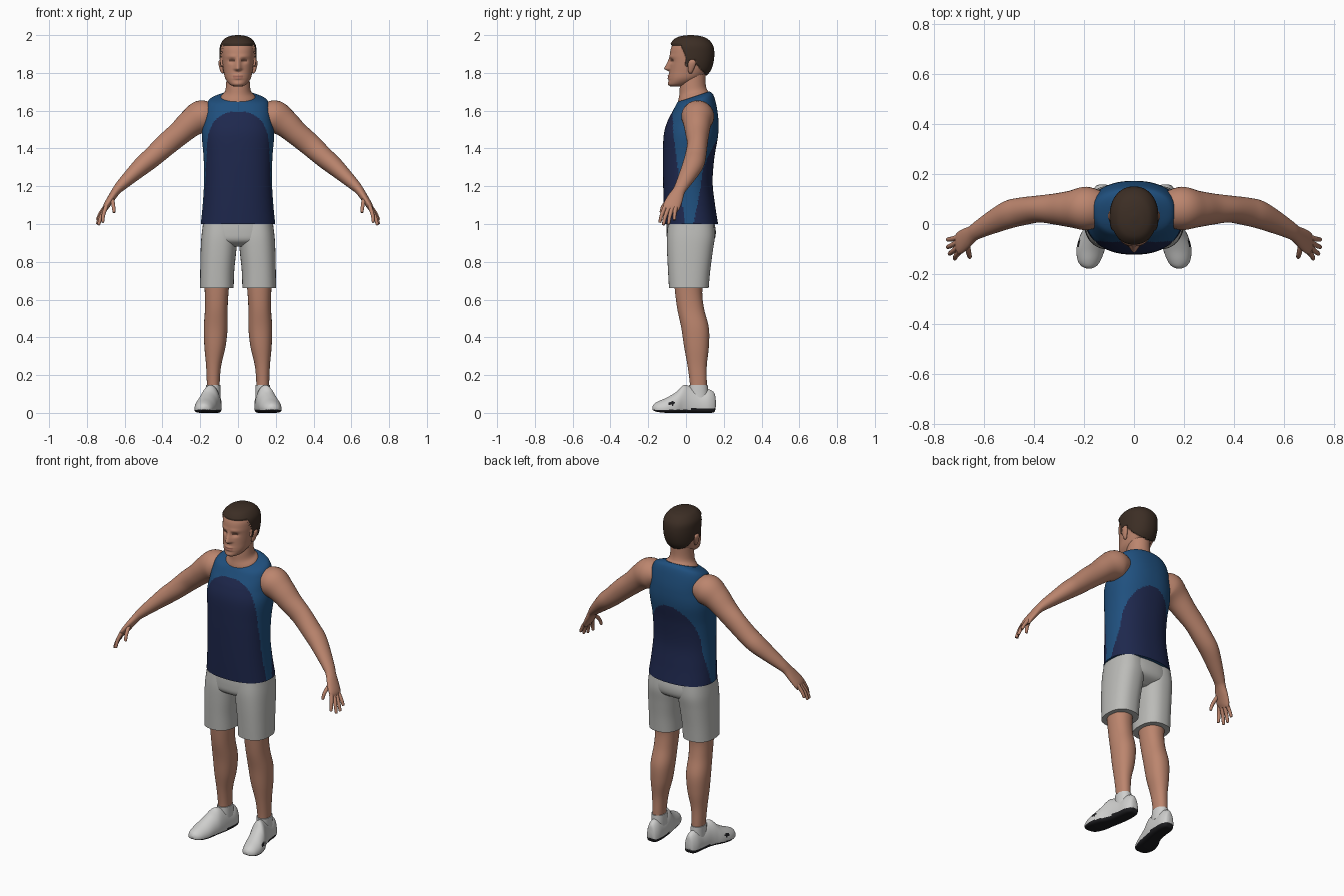
import bpy, bmesh, math
from mathutils import Vector


def material(name, rgb):
    m = bpy.data.materials.new(name)
    m.diffuse_color = (*rgb, 1)
    return m


SKIN = material("skin", (0.50, 0.235, 0.155))
HAIR = material("dark_brown_hair", (0.045, 0.027, 0.018))
BLUE = material("mid_blue", (0.014, 0.08, 0.21))
NAVY = material("navy", (0.013, 0.021, 0.075))
GREY = material("light_grey", (0.50, 0.50, 0.48))
WHITE = material("off_white", (0.62, 0.62, 0.61))
BLACK = material("black_rubber", (0.012, 0.012, 0.014))
BROWN = material("eye_brown", (0.13, 0.06, 0.04))
LIP = material("lip", (0.40, 0.16, 0.115))


def smooth_path(pts, sub):
    """Catmull-Rom through tuples of any length."""
    out = []
    for i in range(len(pts) - 1):
        p0, p1, p2, p3 = (pts[max(0, min(len(pts) - 1, i + k))] for k in (-1, 0, 1, 2))
        for s in range(sub):
            t = s / sub
            out.append(tuple(0.5 * (2 * b + (c - a) * t + (2 * a - 5 * b + 4 * c - d) * t * t
                                    + (3 * b - a - 3 * c + d) * t ** 3)
                             for a, b, c, d in zip(p0, p1, p2, p3)))
    return out + [tuple(pts[-1])]


def spow(v, e):
    return math.copysign(abs(v) ** e, v)


def skin_rings(name, rings, mats, rule=None, mirror=False, warp=None, angle=50):
    """Joins rings of points into a closed surface; rule picks a colour per face."""
    bm = bmesh.new()
    loops = [[bm.verts.new(warp(p) if warp else p) for p in r] for r in rings]
    for a, b in zip(loops, loops[1:]):
        for i in range(len(a)):
            j = (i + 1) % len(a)
            bm.faces.new((a[i], a[j], b[j], b[i]))
    bm.faces.new(loops[0])
    bm.faces.new(loops[-1])
    bmesh.ops.recalc_face_normals(bm, faces=bm.faces)
    if rule:
        for f in bm.faces:
            f.material_index = rule(f.calc_center_median())
    me = bpy.data.meshes.new(name)
    bm.to_mesh(me)
    bm.free()
    for m in mats:
        me.materials.append(m)
    me.shade_smooth()
    me.set_sharp_from_angle(angle=math.radians(angle))
    ob = bpy.data.objects.new(name, me)
    bpy.context.collection.objects.link(ob)
    if mirror:
        ob.modifiers.new("mirror", 'MIRROR').use_mirror_merge = False
    return ob


def loft(name, stations, mats, n=40, sub=5, p=2.2, **kw):
    """Stacked level rings: (z, centre x, front y, back y, half width, tilt)."""
    rings = []
    for z, cx, yf, yb, rx, tilt in smooth_path(stations, sub):
        cy, ry, ring = (yf + yb) / 2, (yb - yf) / 2, []
        for i in range(n):
            a = math.tau * i / n
            y = ry * spow(math.sin(a), 2 / p)
            ring.append(Vector((cx + rx * spow(math.cos(a), 2 / p), cy + y, z + tilt * y)))
        rings.append(ring)
    return skin_rings(name, rings, mats, **kw)


def limb(name, stations, mats, n=24, sub=5, **kw):
    """Tube along a path: (x, y, z, radius along y, other radius)."""
    path = smooth_path(stations, sub)
    rings = []
    for i, (x, y, z, ry, rn) in enumerate(path):
        a, b = path[max(i - 1, 0)], path[min(i + 1, len(path) - 1)]
        t = (Vector(b[:3]) - Vector(a[:3])).normalized()
        side = Vector((0, 1, 0))
        side = (side - t * side.dot(t)).normalized()
        up = t.cross(side)
        rings.append([Vector((x, y, z)) + side * ry * math.cos(k * math.tau / n)
                      + up * rn * math.sin(k * math.tau / n) for k in range(n)])
    return skin_rings(name, rings, mats, mirror=True, **kw)


# Tank top with arched navy panels on chest and back
def shirt_rule(c):
    x, y, z = abs(c.x), c.y, c.z
    if y < 0.02:
        if z > 1.38:
            return int((x / 0.165) ** 2.5 + ((z - 1.38) / 0.215) ** 2.5 < 1)
        return int(y < -0.055 + (1.38 - z) * 0.13)
    if z > 1.2:
        return int(y > 0.04 and (x / 0.16) ** 2.2 + ((z - 1.2) / 0.26) ** 2.2 < 1)
    return int(y > 0.08 - (1.2 - z) * 0.2)


loft("tank_top", [
    (1.00, 0, -0.114, 0.170, 0.197, 0), (1.10, 0, -0.118, 0.154, 0.187, 0),
    (1.22, 0, -0.121, 0.141, 0.180, 0), (1.35, 0, -0.122, 0.150, 0.182, 0),
    (1.47, 0, -0.118, 0.170, 0.191, 0), (1.55, 0, -0.098, 0.171, 0.181, 0.05),
    (1.615, 0, -0.070, 0.160, 0.172, 0.15), (1.655, 0, -0.055, 0.145, 0.152, 0.28),
    (1.674, 0, -0.045, 0.125, 0.103, 0.33)],
    [BLUE, NAVY], n=128, sub=12, p=2.3, rule=shirt_rule)

# Neck rising out of the collar
loft("neck", [
    (1.61, 0, -0.045, 0.125, 0.110, 0.3), (1.67, 0, -0.042, 0.120, 0.093, 0.3),
    (1.70, 0, -0.035, 0.110, 0.070, 0.2), (1.74, 0, -0.032, 0.104, 0.063, 0.1),
    (1.82, 0, -0.02, 0.105, 0.060, 0)], [SKIN], p=2)


# Head: features are pushed out of one lofted form
def is_hair(p):
    y = p.y
    if y < -0.025:
        line = 1.945
    elif y < 0.0:
        line = 1.945 - (y + 0.025) * 2.6
    elif y < 0.02:
        line = 1.835
    elif y < 0.05:
        line = 1.865
    else:
        line = 1.85 - (y - 0.05) * 1.1
    return p.z > line


def bump(v, centre, width):
    return math.exp(-((v - centre) / width) ** 2)


def face_warp(p):
    q, x, z = p.copy(), abs(p.x), p.z
    if is_hair(p):
        return q + (p - Vector((0, 0.035, 1.86))).normalized() * 0.012
    if p.y < -0.02:
        # nose ridge, eye sockets, brow, lips and chin
        ridge = max(0, min((1.885 - z) / 0.06, (z - 1.806) / 0.014, 1))
        q.y -= 0.028 * ridge * bump(x, 0, 0.011 + 0.006 * ridge)
        q.y += 0.011 * bump(x, 0.032, 0.018) * bump(z, 1.863, 0.012)
        q.y -= 0.004 * bump(x, 0.03, 0.03) * bump(z, 1.886, 0.01)
        q.y -= 0.007 * bump(x, 0, 0.024) * (bump(z, 1.785, 0.006) + bump(z, 1.771, 0.006))
        q.y -= 0.005 * bump(x, 0, 0.025) * bump(z, 1.742, 0.012)
    return q


def head_rule(c):
    if is_hair(c):
        return 1
    x = abs(c.x)
    if c.y < -0.03 and abs(c.z - 1.863) < 0.0045 and 0.019 < x < 0.046:
        return 2
    if c.y < -0.06 and abs(c.z - 1.778) < 0.009 and x < 0.026:
        return 3
    return 0


loft("head", [
    (1.729, 0, -0.082, -0.020, 0.022, 0), (1.740, 0, -0.091, 0.015, 0.045, 0),
    (1.770, 0, -0.091, 0.075, 0.067, 0), (1.810, 0, -0.088, 0.115, 0.077, 0),
    (1.850, 0, -0.086, 0.132, 0.083, 0), (1.900, 0, -0.085, 0.139, 0.087, 0),
    (1.940, 0, -0.076, 0.133, 0.085, 0), (1.970, 0, -0.054, 0.108, 0.066, 0),
    (1.983, 0, -0.025, 0.075, 0.040, 0), (1.988, 0, 0.015, 0.035, 0.010, 0)],
    [SKIN, HAIR, BROWN, LIP], n=112, sub=10, rule=head_rule, warp=face_warp, angle=70)

# Ears
loft("ear", [
    (1.797, 0.080, 0.018, 0.030, 0.004, 0), (1.808, 0.084, 0.012, 0.036, 0.009, 0),
    (1.840, 0.091, 0.010, 0.050, 0.011, 0), (1.860, 0.093, 0.014, 0.052, 0.010, 0),
    (1.871, 0.092, 0.026, 0.040, 0.003, 0)], [SKIN], n=16, mirror=True)

# Arms from inside the shoulder down to the palm
limb("arm", [
    (0.13, 0.060, 1.580, 0.070, 0.060), (0.19, 0.062, 1.570, 0.087, 0.086),
    (0.25, 0.060, 1.533, 0.074, 0.074), (0.31, 0.060, 1.480, 0.063, 0.064),
    (0.38, 0.060, 1.421, 0.054, 0.060), (0.45, 0.050, 1.357, 0.056, 0.054),
    (0.50, 0.038, 1.315, 0.056, 0.050), (0.56, 0.010, 1.260, 0.047, 0.040),
    (0.62, -0.022, 1.203, 0.036, 0.029), (0.645, -0.038, 1.175, 0.033, 0.023),
    (0.672, -0.058, 1.135, 0.042, 0.020), (0.697, -0.076, 1.095, 0.045, 0.017),
    (0.706, -0.083, 1.074, 0.038, 0.010)], [SKIN], n=32)

# Fingers and thumb
DIGITS = {
    "index_finger": ((0.698, -0.110, 1.092), (0.712, -0.128, 1.050), (0.716, -0.138, 1.012)),
    "middle_finger": ((0.702, -0.092, 1.085), (0.725, -0.110, 1.040), (0.737, -0.119, 0.999)),
    "ring_finger": ((0.704, -0.073, 1.085), (0.730, -0.086, 1.042), (0.744, -0.092, 1.003)),
    "little_finger": ((0.702, -0.054, 1.092), (0.729, -0.060, 1.056), (0.744, -0.062, 1.024)),
    "thumb": ((0.668, -0.080, 1.135), (0.660, -0.118, 1.098), (0.656, -0.132, 1.064)),
}
for name, (a, b, c) in DIGITS.items():
    end = tuple(q + (q - r) * 0.1 for q, r in zip(c, b))
    limb(name, [(*a, 0.012, 0.012), (*b, 0.010, 0.010), (*c, 0.008, 0.008),
                (*end, 0.003, 0.003)], [SKIN], n=10, sub=3)

# Shorts: hips and two wide legs
loft("shorts_hips", [
    (0.880, 0, -0.050, 0.090, 0.090, 0), (0.910, 0, -0.095, 0.145, 0.180, 0),
    (0.960, 0, -0.103, 0.158, 0.190, 0), (1.030, 0, -0.100, 0.145, 0.180, 0)],
    [GREY], n=56, p=2.4)
loft("shorts_leg", [
    (0.660, 0.112, -0.090, 0.120, 0.089, 0), (0.750, 0.110, -0.095, 0.128, 0.090, 0),
    (0.850, 0.104, -0.100, 0.141, 0.094, 0), (0.930, 0.098, -0.101, 0.152, 0.096, 0),
    (1.000, 0.095, -0.095, 0.148, 0.090, 0)], [GREY], n=48, p=2.4, mirror=True)

# Lower legs and socks
loft("leg", [
    (0.100, 0.130, 0.022, 0.110, 0.033, 0), (0.160, 0.131, 0.020, 0.110, 0.034, 0),
    (0.250, 0.129, 0.008, 0.110, 0.040, 0), (0.350, 0.122, -0.010, 0.121, 0.056, 0),
    (0.450, 0.118, -0.025, 0.121, 0.063, 0), (0.550, 0.115, -0.046, 0.096, 0.060, 0),
    (0.640, 0.113, -0.058, 0.086, 0.063, 0), (0.720, 0.112, -0.065, 0.100, 0.070, 0)],
    [SKIN], mirror=True, sub=6)
loft("sock", [
    (0.080, 0.130, 0.012, 0.118, 0.038, 0), (0.110, 0.130, 0.014, 0.117, 0.038, 0),
    (0.147, 0.131, 0.015, 0.115, 0.038, 0)], [WHITE], n=32, mirror=True)


# Shoes: upright sections from heel to toe, black sole and side mark
def shoe_rule(c):
    if c.z < 0.017 + (0.008 if c.y > 0.03 else 0):
        return 1
    mark = abs(c.y + 0.075 - (c.z - 0.05) * 0.6) < 0.016 and 0.040 < c.z < 0.062
    return int(mark and c.x > 0.19)


sections = [(0.158, 0.126, 0.012, 0.035, 0.065), (0.150, 0.126, 0.028, 0.005, 0.105),
            (0.120, 0.128, 0.041, 0, 0.125), (0.070, 0.131, 0.044, 0, 0.124),
            (0.020, 0.138, 0.047, 0, 0.142), (-0.015, 0.148, 0.051, 0, 0.146),
            (-0.050, 0.161, 0.056, 0, 0.112), (-0.100, 0.173, 0.057, 0, 0.082),
            (-0.145, 0.179, 0.046, 0.004, 0.062), (-0.168, 0.180, 0.030, 0.010, 0.048),
            (-0.178, 0.180, 0.010, 0.018, 0.034)]
rings = []
for y, cx, hw, z0, z1 in smooth_path(sections, 6):
    mid, ring = z0 + (z1 - z0) * 0.3, []
    for i in range(48):
        c, s = math.cos(i * math.tau / 48), math.sin(i * math.tau / 48)
        if s < 0:   # flattened bottom
            ring.append(Vector((cx + hw * spow(c, 0.5), y, max(0, mid + (mid - z0) * spow(s, 0.5)))))
        else:       # rounded upper
            ring.append(Vector((cx + hw * spow(c, 1.05), y, mid + (z1 - mid) * spow(s, 1.05))))
    rings.append(ring)
skin_rings("shoe", rings, [WHITE, BLACK], rule=shoe_rule, mirror=True)
